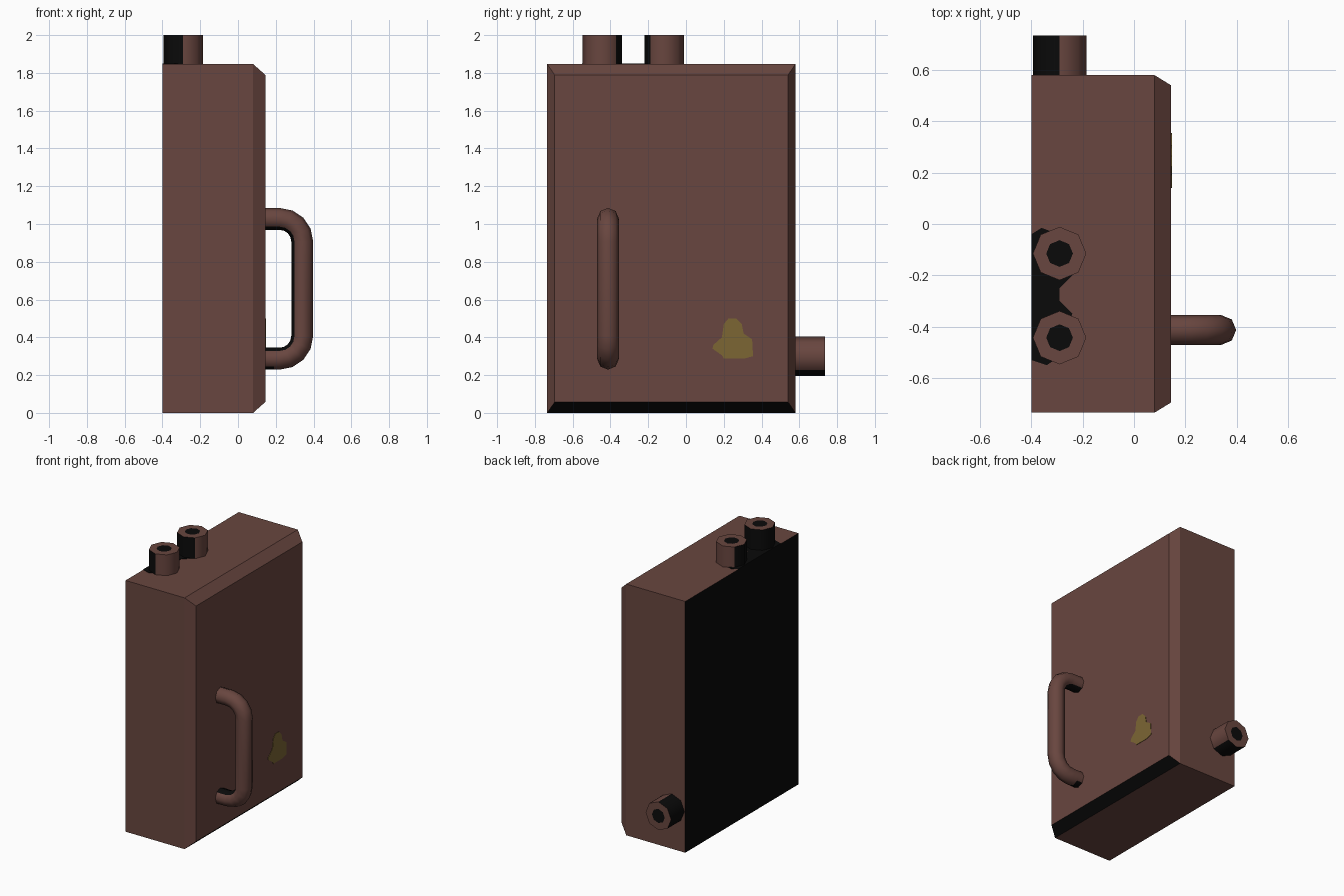
import bpy, bmesh, math
from mathutils import Vector, Matrix

cube = bpy.data.objects.get("Cube")
if cube:
    bpy.data.objects.remove(cube, do_unlink=True)


def make_material(name, rgb):
    mat = bpy.data.materials.new(name)
    mat.use_nodes = True
    mat.diffuse_color = (*rgb, 1)
    mat.node_tree.nodes["Principled BSDF"].inputs["Base Color"].default_value = (*rgb, 1)
    return mat


BROWN = make_material("rust_brown", (0.14, 0.061, 0.05))
BLACK = make_material("soot_black", (0.003, 0.003, 0.003))
YELLOW = make_material("dull_yellow", (0.2, 0.133, 0.034))


def finish(bm, name, mats, smooth=None):
    bmesh.ops.recalc_face_normals(bm, faces=bm.faces)
    mesh = bpy.data.meshes.new(name)
    bm.to_mesh(mesh)
    bm.free()
    for m in mats:
        mesh.materials.append(m)
    ob = bpy.data.objects.new(name, mesh)
    bpy.context.scene.collection.objects.link(ob)
    if smooth:
        bpy.ops.object.select_all(action='DESELECT')
        ob.select_set(True)
        bpy.context.view_layer.objects.active = ob
        bpy.ops.object.shade_smooth_by_angle(angle=math.radians(smooth))
    return ob


# Tank body: three rectangular sections along x, the last one tapered
def body():
    bm = bmesh.new()
    rings = []
    for x, dy, dz in ((-0.4, 0, 0), (0.08, 0, 0), (0.145, 0.04, 0.058)):
        y0, y1, z0, z1 = -0.735 + dy, 0.58 - dy, dz, 1.847 - dz
        rings.append([bm.verts.new((x, y, z)) for y, z in
                      ((y0, z0), (y1, z0), (y1, z1), (y0, z1))])
    for a, b in zip(rings, rings[1:]):
        for i in range(4):
            j = (i + 1) % 4
            bm.faces.new((a[i], a[j], b[j], b[i]))
    bm.faces.new(rings[0])
    bm.faces.new(rings[-1])
    bmesh.ops.recalc_face_normals(bm, faces=bm.faces)
    # Dark back panel and lower chamfer
    for f in bm.faces:
        n = f.normal
        f.material_index = int(n.x < -0.9 or (n.z < -0.3 and n.x > 0.3))
    finish(bm, "tank_body", (BROWN, BLACK))


# Octagonal pipe stub with a dark mouth
def pipe(name, base, rot, is_dark):
    bm = bmesh.new()
    bmesh.ops.create_cone(bm, cap_ends=True, segments=8, radius1=0.104,
                          radius2=0.104, depth=0.193)
    v = min(bm.verts, key=lambda p: math.atan2(p.co.y, p.co.x) % (math.pi / 4))
    turn = -math.atan2(v.co.y, v.co.x)
    bm.transform(Matrix.Translation(base) @ rot
                 @ Matrix.Translation((0, 0, 0.0565)) @ Matrix.Rotation(turn, 4, 'Z'))
    bm.normal_update()
    axis = rot @ Vector((0, 0, 1))
    for f in bm.faces:
        f.material_index = int(len(f.verts) == 4 and is_dark(f.normal))
    cap = max(bm.faces, key=lambda f: f.normal.dot(axis))
    bmesh.ops.inset_region(bm, faces=[cap], thickness=0.052)
    cap.material_index = 1
    finish(bm, name, (BROWN, BLACK), 50)


# Handle: octagonal section swept along a rounded bracket
def handle():
    bm = bmesh.new()
    y, r, bend, sides = -0.413, 0.058, 0.12, 8
    path = [((x, 1.027), 90) for x in (0.12, 0.17)]
    for cz, start in ((0.907, 90), (0.407, 0)):
        path += [((0.22 + bend * math.cos(math.radians(a)),
                   cz + bend * math.sin(math.radians(a))), a)
                 for a in (start - 22.5 * i for i in range(5))]
    path += [((x, 0.287), -90) for x in (0.19, 0.12)]
    rings = []
    for (x, z), ang in path:
        out = Vector((math.cos(math.radians(ang)), 0, math.sin(math.radians(ang))))
        ring = []
        for k in range(sides):
            t = 2 * math.pi * k / sides
            ring.append(bm.verts.new(Vector((x, y, z)) + r * (
                math.cos(t) * out + math.sin(t) * Vector((0, 1, 0)))))
        rings.append(ring)
    for s, (a, b) in enumerate(zip(rings, rings[1:])):
        for k in range(sides):
            j = (k + 1) % sides
            f = bm.faces.new((a[k], a[j], b[j], b[k]))
            foot = s == len(rings) - 2 and k in (0, 7)
            f.material_index = int(k in (3, 4) or foot)
    bm.faces.new(rings[0])
    bm.faces.new(rings[-1])
    finish(bm, "handle", (BROWN, BLACK), 60)


# Thin painted plate from an outline
def plate(name, points, thickness, mat):
    bm = bmesh.new()
    face = bm.faces.new([bm.verts.new(p) for p in points])
    new = bmesh.ops.extrude_face_region(bm, geom=[face])["geom"]
    bmesh.ops.translate(bm, vec=thickness,
                        verts=[g for g in new if isinstance(g, bmesh.types.BMVert)])
    finish(bm, name, (mat,))


body()
handle()

upright = Matrix.Identity(4)
pipe("top_pipe_front", (-0.29, -0.443, 1.847), upright,
     lambda n: n.x < -0.1 or n.y > 0.9)
pipe("top_pipe_back", (-0.29, -0.115, 1.847), upright,
     lambda n: n.x < -0.1 and n.y < 0.9 or n.y < -0.9)
pipe("side_pipe", (-0.29, 0.582, 0.3), Matrix.Rotation(-math.pi / 2, 4, 'X'),
     lambda n: n.x < -0.1 or n.z < -0.9)

# Soot stain around the top pipes
stain = [(-0.4, -0.53), (-0.34, -0.55), (-0.31, -0.53), (-0.28, -0.44),
         (-0.24, -0.35), (-0.29, -0.3), (-0.29, -0.25), (-0.24, -0.2),
         (-0.28, -0.1), (-0.32, -0.03), (-0.36, -0.015), (-0.4, -0.04)]
plate("top_stain", [(x, y, 1.846) for x, y in stain], (0, 0, 0.004), BLACK)

# Yellow paint mark on the handle side
mark = [(0.14, 0.34), (0.145, 0.36), (0.19, 0.4), (0.2, 0.47), (0.225, 0.5),
        (0.265, 0.5), (0.295, 0.47), (0.305, 0.42), (0.35, 0.39),
        (0.355, 0.3), (0.31, 0.288), (0.2, 0.288), (0.19, 0.305)]
plate("paint_mark", [(0.144, y, z) for y, z in mark], (0.004, 0, 0), YELLOW)
